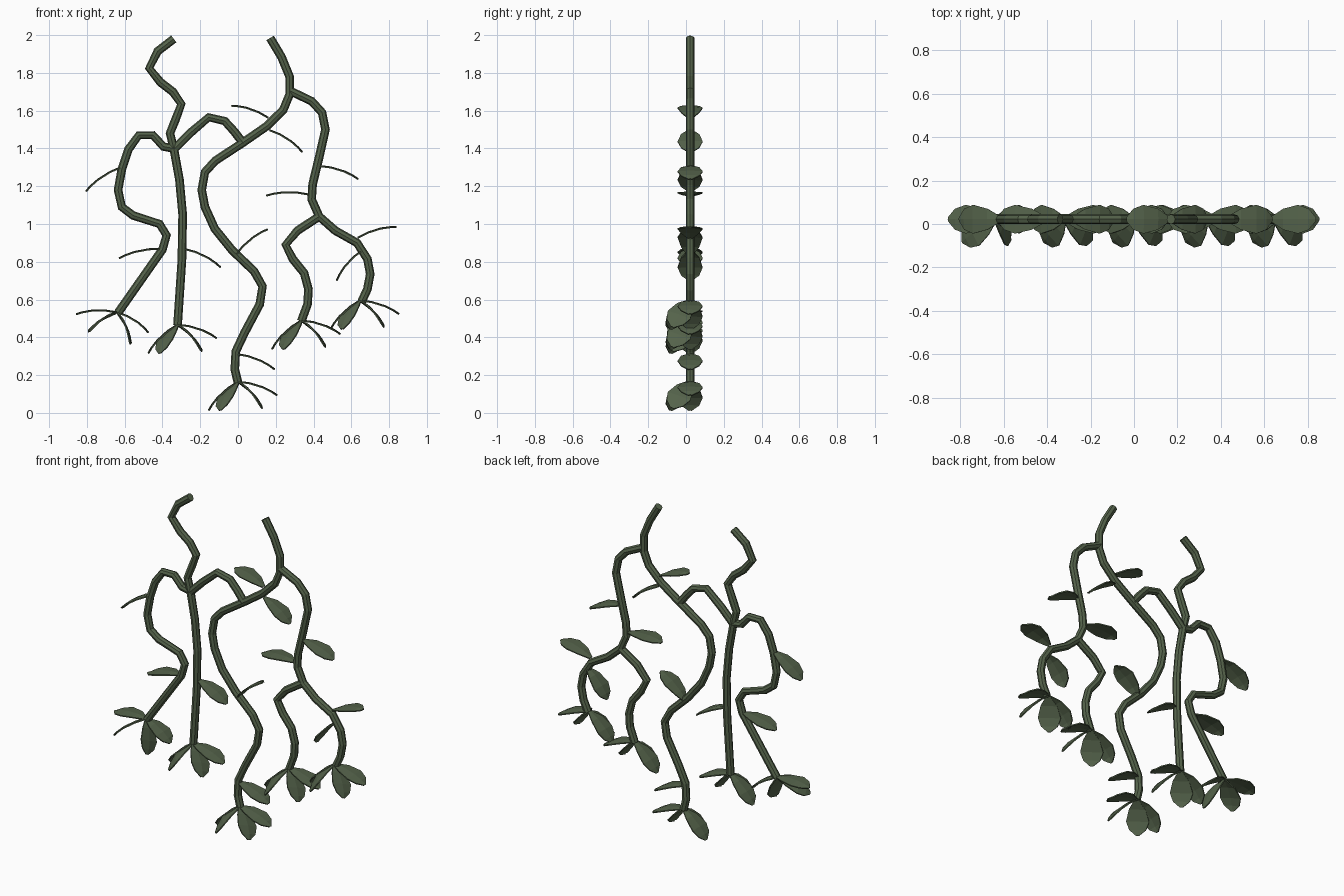
import bpy, bmesh
from mathutils import Vector

Y = 0.022   # depth of the plane the vines hang in

green = bpy.data.materials.new("vine_green")
green.diffuse_color = (0.09, 0.125, 0.07, 1)


def vine(name, pts, r=0.023):
    """Eight-sided tube along a front-view (x, z) path."""
    cu = bpy.data.curves.new(name, 'CURVE')
    cu.dimensions = '3D'
    cu.bevel_depth = r
    cu.bevel_resolution = 2
    cu.use_fill_caps = True
    sp = cu.splines.new('POLY')
    sp.points.add(len(pts) - 1)
    for p, (x, z) in zip(sp.points, pts):
        p.co = (x, Y, z, 1)
    sp.use_smooth = False
    cu.materials.append(green)
    ob = bpy.data.objects.new(name, cu)
    bpy.context.collection.objects.link(ob)


def leaf(name, base, d, side=(0, 1, 0)):
    """Thin arched blade from base along d, widened along side."""
    base, d = Vector(base), Vector(d)
    s = Vector(side)
    s = (s - d * s.dot(d) / d.length_squared).normalized()
    n = d.cross(s).normalized()
    if n.z < 0:
        n = -n
    bm = bmesh.new()
    rows = []
    for t, w, h in [(0, .012, 0), (.28, .048, .012), (.62, .066, .014),
                    (.85, .048, .007), (1, .008, -.002)]:
        c = base + d * t + n * h
        rows.append([bm.verts.new(c - s * w), bm.verts.new(c + n * .004),
                     bm.verts.new(c + s * w)])
    for a, b in zip(rows, rows[1:]):
        for i in (0, 1):
            bm.faces.new((a[i], a[i + 1], b[i + 1], b[i]))
    bmesh.ops.recalc_face_normals(bm, faces=bm.faces)
    me = bpy.data.meshes.new(name)
    bm.to_mesh(me)
    bm.free()
    me.materials.append(green)
    ob = bpy.data.objects.new(name, me)
    bpy.context.collection.objects.link(ob)
    mod = ob.modifiers.new("thickness", 'SOLIDIFY')
    mod.thickness = 0.007
    mod.offset = 0


# Main vines and their branches
vine("left_vine", [(-.34, 1.98), (-.425, 1.915), (-.47, 1.825), (-.41, 1.75), (-.345, 1.70),
                   (-.30, 1.635), (-.33, 1.555), (-.36, 1.48), (-.34, 1.40), (-.31, 1.235),
                   (-.293, 1.05), (-.297, .81), (-.32, .465)])
vine("left_branch", [(-.34, 1.40), (-.395, 1.41), (-.45, 1.47), (-.525, 1.47), (-.58, 1.395),
                     (-.615, 1.29), (-.635, 1.18), (-.615, 1.09), (-.555, 1.045), (-.415, 1.00),
                     (-.378, .94), (-.40, .865), (-.635, .53)])
vine("linking_branch", [(-.335, 1.40), (-.255, 1.48), (-.155, 1.565), (-.07, 1.545),
                        (-.02, 1.49), (.03, 1.425)])
vine("right_vine", [(.17, 1.985), (.23, 1.885), (.273, 1.78), (.273, 1.685), (.24, 1.605),
                    (.155, 1.52), (.025, 1.43), (-.12, 1.335), (-.175, 1.275), (-.192, 1.18),
                    (-.175, 1.09), (-.123, .975), (-.03, .86), (.085, .75), (.13, .67),
                    (.115, .575), (.035, .425), (-.012, .325), (-.017, .23), (0, .16)])
vine("right_branch", [(.275, 1.705), (.39, 1.65), (.445, 1.59), (.463, 1.50), (.43, 1.355),
                      (.395, 1.21), (.39, 1.13), (.43, 1.04), (.515, .965), (.63, .90),
                      (.685, .815), (.70, .735), (.685, .655), (.655, .59)])
vine("lower_right_branch", [(.43, 1.04), (.315, .965), (.252, .89), (.29, .815), (.35, .74),
                            (.373, .655), (.368, .575), (.335, .485)])

# Single leaves: base x, z then tip x, z
singles = [(.16, 1.56, -.035, 1.625), (.165, 1.495, .34, 1.38), (.43, 1.305, .637, 1.237),
           (.38, 1.153, .15, 1.15), (-.615, 1.30, -.805, 1.173), (-.405, .866, -.63, .818),
           (-.285, .866, -.092, .77), (-.015, .83, .157, .972), (.635, .925, .838, .983),
           (.66, .86, .522, .70), (-.01, .31, .194, .23)]
for i, (x, z, tx, tz) in enumerate(singles):
    leaf(f"leaf_{i + 1}", (x, Y, z), (tx - x, 0, tz - z))

# Four-leaf clusters at the vine ends: offsets from the end, and width direction
hanging = [((-.155, 0, -.15), (0, 1, 0)), ((-.095, -.105, -.15), (.65, -.74, .16)),
           ((.127, -.095, -.138), (0, 1, 0)), ((.207, 0, -.07), (0, 1, 0))]
tilted = [((-.217, 0, -.008), (0, 1, 0)), ((-.15, -.105, -.10), (.65, -.74, .45)),
          ((.07, -.095, -.165), (0, 1, 0)), ((.165, 0, -.105), (0, 1, 0))]
ends = [(-.64, .53, tilted), (-.32, .465, hanging), (0, .163, hanging),
        (.335, .487, hanging), (.645, .593, hanging)]
for k, (x, z, blades) in enumerate(ends):
    for i, (d, side) in enumerate(blades):
        leaf(f"cluster_{k + 1}_leaf_{i + 1}", (x, Y, z), d, side)
